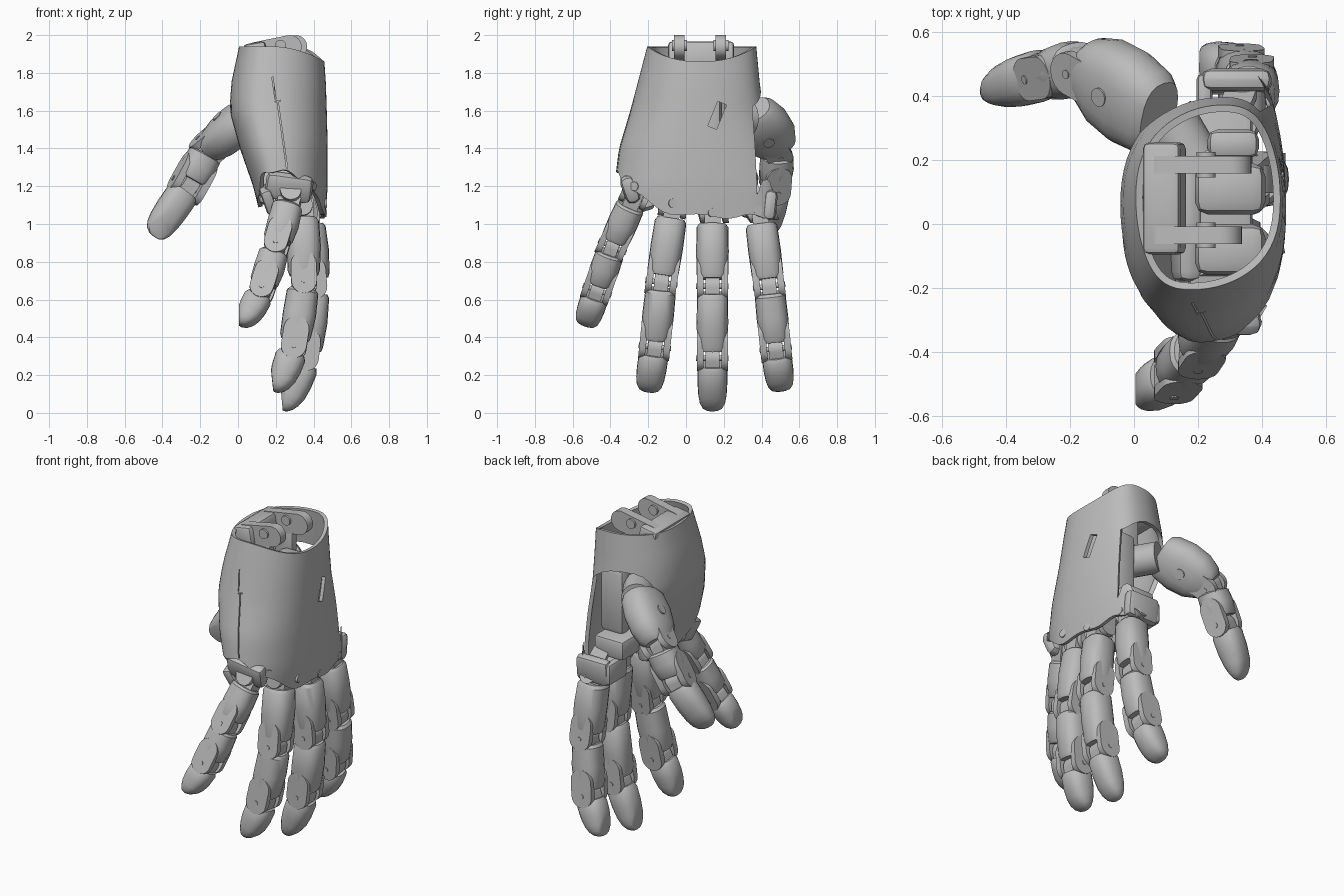
import bpy, bmesh
from math import sin, cos, pi, radians, copysign
from mathutils import Vector, Matrix

if "Cube" in bpy.data.objects:
    bpy.data.objects.remove(bpy.data.objects["Cube"], do_unlink=True)

grey = bpy.data.materials.new("plain grey")
grey.use_nodes = True
grey.diffuse_color = (0.5, 0.5, 0.5, 1)
grey.node_tree.nodes["Principled BSDF"].inputs["Base Color"].default_value = (0.5, 0.5, 0.5, 1)


def finish(name, bm, angle=35):
    bmesh.ops.recalc_face_normals(bm, faces=bm.faces)
    mesh = bpy.data.meshes.new(name)
    bm.to_mesh(mesh)
    bm.free()
    mesh.materials.append(grey)
    mesh.shade_smooth()
    mesh.set_sharp_from_angle(angle=radians(angle))
    obj = bpy.data.objects.new(name, mesh)
    bpy.context.collection.objects.link(obj)
    return obj


def loft_mesh(rings, caps=True):
    bm = bmesh.new()
    loops = [[bm.verts.new(p) for p in ring] for ring in rings]
    for a, b in zip(loops, loops[1:]):
        for i in range(len(a)):
            j = (i + 1) % len(a)
            bm.faces.new((a[i], a[j], b[j], b[i]))
    if caps:
        bm.faces.new(loops[0])
        bm.faces.new(loops[-1])
    return bm


def axes(d, up):
    """Rows: direction, sideways, dorsal."""
    d = d.normalized()
    side = d.cross(Vector(up)).normalized()
    return d, side, side.cross(d)


def oval(centre, side, up, w, t, n=20, power=0.8):
    ring = []
    for i in range(n):
        c, s = cos(2 * pi * i / n), sin(2 * pi * i / n)
        ring.append(centre + side * w * copysign(abs(c) ** power, c)
                    + up * t * copysign(abs(s) ** power, s))
    return ring


def body(name, a, b, up, w, t, stations, pad=False):
    """Rounded segment; stations are (fraction, width, thickness, dorsal shift)."""
    d, side, dorsal = axes(b - a, up)
    bm = loft_mesh([oval(a.lerp(b, f) + dorsal * k * t, side, dorsal, w * sw, t * st)
                    for f, sw, st, k in stations])
    if pad:
        point = a.lerp(b, 0.8) - dorsal * t * 0.6
        bmesh.ops.recalc_face_normals(bm, faces=bm.faces)
        cut = bmesh.ops.bisect_plane(bm, geom=bm.verts[:] + bm.edges[:] + bm.faces[:],
                                     plane_co=point, plane_no=d * 0.45 - dorsal, clear_outer=True)
        bmesh.ops.holes_fill(bm, edges=[e for e in cut["geom_cut"] if isinstance(e, bmesh.types.BMEdge)])
    return finish(name, bm)


def lug(name, p, q, r, axis, thick, n=10):
    """Flat plate with round ends at p and q, centred across its thickness."""
    axis = Vector(axis).normalized()
    d = (q - p).normalized()
    e = axis.cross(d)
    outline = []
    for centre, start in ((q, -pi / 2), (p, pi / 2)):
        for i in range(n + 1):
            a = start + pi * i / n
            outline.append(centre + (d * cos(a) + e * sin(a)) * r)
    rings = [[v + axis * thick * s for v in outline] for s in (-0.5, 0.5)]
    return finish(name, loft_mesh(rings))


def rod(name, centre, axis, r, length, n=14):
    bm = bmesh.new()
    rot = Vector(axis).to_track_quat('Z', 'Y').to_matrix().to_4x4()
    bmesh.ops.create_cone(bm, cap_ends=True, segments=n, radius1=r, radius2=r, depth=length,
                          matrix=Matrix.Translation(centre) @ rot)
    return finish(name, bm)


def block(name, centre, size, rot=(0, 0, 0), bevel=0.02):
    bm = bmesh.new()
    bmesh.ops.create_cube(bm, size=1, matrix=Matrix.Diagonal((*size, 1)))
    if bevel:
        bmesh.ops.bevel(bm, geom=bm.edges[:], offset=bevel, segments=2, affect='EDGES', profile=0.5)
    obj = finish(name, bm)
    obj.location = centre
    obj.rotation_euler = rot
    return obj


def cut(obj, cutters):
    bpy.context.view_layer.objects.active = obj
    for c in cutters:
        mod = obj.modifiers.new("cut", 'BOOLEAN')
        mod.operation, mod.solver, mod.object = 'DIFFERENCE', 'EXACT', c
        bpy.ops.object.modifier_apply(modifier=mod.name)
        bpy.data.objects.remove(c, do_unlink=True)


# Hand shell: oval sections between a scalloped lower edge and a dipped wrist rim
LEVELS = [(1.0, .13, .46, -.36, .48), (1.2, .08, .475, -.38, .48), (1.4, .01, .475, -.355, .45),
          (1.6, -.045, .47, -.295, .41), (1.75, -.035, .465, -.255, .39), (1.96, .01, .45, -.2, .37)]


def shell_point(a, v):
    c, s = cos(a), sin(a)
    low = 1.04 + 0.24 * max(0, -s) ** 2 + 0.06 * max(0, -c) + 0.012 * cos(9 * a)
    z = low + (1.94 - 0.08 * max(0, c) ** 2 - low) * v
    for lo, hi in zip(LEVELS, LEVELS[1:]):
        if z <= hi[0]:
            break
    f = (z - lo[0]) / (hi[0] - lo[0])
    x0, x1, y0, y1 = [p + (q - p) * f for p, q in zip(lo[1:], hi[1:])]
    c, s = copysign(abs(c) ** 0.9, c), copysign(abs(s) ** 0.9, s)
    skew = 0.05 * s * (1 - c * c)
    return Vector(((x0 + x1) / 2 + (x1 - x0) / 2 * c + skew, (y0 + y1) / 2 + (y1 - y0) / 2 * s, z))


shell = finish("hand_shell", loft_mesh([[shell_point(2 * pi * i / 64, v / 14) for i in range(64)]
                                        for v in range(15)], caps=False))
solid = shell.modifiers.new("wall", 'SOLIDIFY')
solid.thickness, solid.offset = 0.022, -1
bpy.context.view_layer.objects.active = shell
bpy.ops.object.modifier_apply(modifier=solid.name)

outward = Vector((-0.5, 0.85, 0))
opening = finish("thumb_opening", loft_mesh(
    [oval(Vector((0.17, 0.38, 1.3)) + outward * k, Vector((0.85, 0.5, 0)), Vector((0, 0, 1)), .235, .42, 32, .75)
     for k in (-0.14, 0.5)]))
slot = block("slot_cutter", (0.47, 0.165, 1.575), (0.2, 0.05, 0.14), (radians(-22), 0, 0), 0)
seams = [block("seam_cutter", (x, -0.34, z), (0.006, 0.3, h), (0, radians(tilt), 0), 0)
         for x, z, h, tilt in ((0.19, 1.72, 0.12, -8), (0.21, 1.65, 0.03, 80), (0.235, 1.47, 0.36, -8))]
cut(shell, [opening, slot] + seams)
shell.data.set_sharp_from_angle(angle=radians(35))

# Fingers: knuckle, two joints and tip, from little finger to index
FINGERS = {
    "little": [(.28, -.27, 1.15), (.20, -.39, .88), (.125, -.47, .65), (.03, -.535, .455)],
    "ring": [(.34, -.07, 1.09), (.35, -.13, .69), (.295, -.165, .35), (.215, -.2, .105)],
    "middle": [(.37, .14, 1.06), (.405, .14, .67), (.36, .14, .29), (.26, .14, .005)],
    "index": [(.35, .39, 1.06), (.37, .44, .67), (.33, .475, .34), (.235, .505, .11)]}
TRUNK = [(0, .85, .85, 0), (.06, 1, 1, 0), (.5, 1.03, 1.05, .03), (.92, 1, .98, 0), (1, .9, .88, 0)]
TIP = [(0, .86, .86, 0), (.1, 1, 1, 0), (.4, 1, .97, -.02), (.65, .95, .84, -.04),
       (.82, .85, .64, -.08), (.93, .66, .42, -.14), (.985, .4, .22, -.2), (1, .2, .1, -.22)]


def joint(name, centre, before, after, up, w, r):
    """Clevis ears on the upper segment, tongue on the lower one, and a pin."""
    d, side, _ = axes(before, up)
    for label, s in (("left", 1), ("right", -1)):
        lug(f"{name}_{label}_ear", centre - d * 0.09 + side * w * 0.77 * s, centre + side * w * 0.77 * s,
            r, side, w * 0.42)
    lug(f"{name}_tongue", centre, centre + after.normalized() * 0.1, r * 0.8, side, w * 0.9)
    rod(f"{name}_pin", centre, side, 0.014, w * 2 + 0.004)


def digit(name, pts, up, w, t, first=0):
    """Chain of segments; the last one is the fingertip."""
    for i in range(first, len(pts) - 1):
        a, b = pts[i], pts[i + 1]
        d = (b - a).normalized()
        last = i == len(pts) - 2
        body(f"{name}_segment_{i + 1}", a + d * (0.035 if i else 0.06), b if last else b - d * 0.04, up,
             w * (1 - 0.03 * i), t * (1 - 0.03 * i), TIP if last else TRUNK, last)
        if not last:
            joint(f"{name}_joint_{i + 1}", b, b - a, pts[i + 2] - b, up, w, t * 0.78)


for name, coords in FINGERS.items():
    pts = [Vector(p) for p in coords]
    w = 0.078 if name == "little" else 0.084
    digit(name + "_finger", pts, (1, 0, 0), w, w + 0.003)
    # Knuckle tongue, pin and bracket inside the shell
    d, side, dorsal = axes(pts[1] - pts[0], (1, 0, 0))
    lug(name + "_knuckle", pts[0] - d * 0.03, pts[0] + d * 0.1, 0.06, side, 0.085)
    rod(name + "_knuckle_pin", pts[0], side, 0.018, 0.15)
    for s in (-1, 1):
        top = pts[0] + Vector((-0.03, -pts[0].y * 0.2, 0.12))
        lug(name + "_knuckle_bracket", top + side * 0.06 * s, pts[0] + side * 0.06 * s, 0.055, side, 0.03)

# Screw caps along the back of the hand, nearly flush with the shell
for y, z in ((-.27, 1.2), (-.07, 1.11), (.14, 1.06), (.38, 1.07)):
    x = min((shell_point(radians(a), v / 20) for a in range(-80, 81, 2) for v in range(20)),
            key=lambda p: (p.y - y) ** 2 + (p.z - z) ** 2).x
    rod("knuckle_cap", Vector((x - .006, y, z)), (1, -0.6 if y < -.2 else 0.2, 0), 0.024, 0.02)

# Outer brackets around the little finger and index knuckles
block("little_knuckle_cover", (.27, -.295, 1.195), (.25, .08, .15), (radians(20), radians(8), 0), .035)
block("little_knuckle_web", (.16, -.25, 1.13), (.06, .14, .14), (radians(18), radians(-20), 0), .02)
block("index_knuckle_cover", (.32, .445, 1.1), (.22, .07, .16), (radians(-6), 0, 0), .03)
block("index_knuckle_web", (.22, .38, 1.1), (.05, .18, .13), (0, 0, 0), .02)

# Inner palm frame
block("palm_beam", (.27, .08, 1.22), (.2, .6, .12))
for y in (.11, -.08):
    block("tendon_block", (.30, y, 1.5), (.22, .16, .55), bevel=.04)
block("side_block", (.31, .25, 1.47), (.16, .09, .4), bevel=.03)
block("palm_pad", (.16, .02, 1.2), (.08, .4, .2), (0, radians(10), 0), .03)

# Wrist bracket: crosspiece with two drilled arms
block("wrist_crosspiece", (.095, .08, 1.895), (.12, .35, .13), (0, radians(-10), 0))
for y, reach in ((-.035, .275), (.185, .305)):
    lug("wrist_arm", Vector((.09, y, 1.90)), Vector((reach, y, 1.938)), .062, (0, 1, 0), .055)
    rod("wrist_boss", Vector((.225, y, 1.945)), (0, 1, 0), .03, .08)
    block("wrist_tab", (.2, y, 1.78), (.12, .05, .22), bevel=.01)

# Thumb: broad base, then two segments
thumb = [Vector(p) for p in ((.08, .35, 1.60), (-.155, .485, 1.40), (-.265, .47, 1.20), (-.45, .425, .935))]
UP = (-0.2, 1, 0.1)
body("thumb_base", thumb[0], thumb[1], UP, .105, .155,
     [(0, .75, .75, -.1), (.1, .92, .9, -.1), (.4, 1, 1, -.05), (.7, .95, .93, 0), (.92, .8, .7, .05), (1, .65, .55, 0)])
digit("thumb", thumb, UP, .092, .087, first=1)
joint("thumb_base_joint", thumb[1], thumb[1] - thumb[0], thumb[2] - thumb[1], UP, .084, .068)
d, side, dorsal = axes(thumb[1] - thumb[0], UP)
rod("thumb_pivot", thumb[0].lerp(thumb[1], .5), side, .03, .216)
rod("thumb_mount", Vector((.14, .27, 1.56)), outward, .09, .16, 20)
